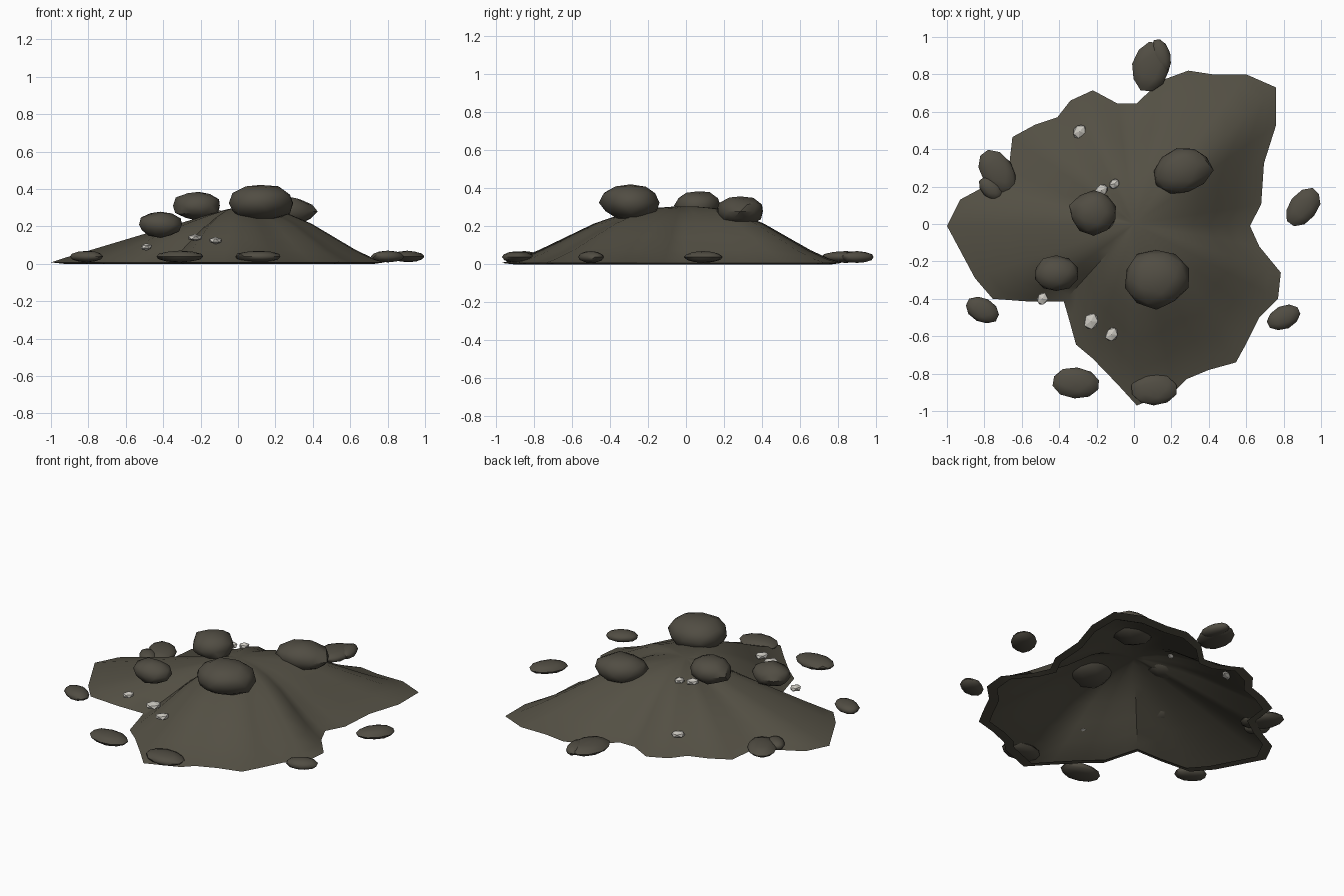
import bpy, bmesh, math, random
from mathutils import Vector, Matrix

if "Cube" in bpy.data.objects:
    bpy.data.objects.remove(bpy.data.objects["Cube"])

random.seed(4)


def material(name, rgb):
    m = bpy.data.materials.new(name)
    m.diffuse_color = (*rgb, 1)
    m.use_nodes = True
    m.node_tree.nodes["Principled BSDF"].inputs["Base Color"].default_value = m.diffuse_color
    return m


EARTH = material("dark earth", (0.088, 0.080, 0.058))
STONE = material("dark stone", (0.082, 0.074, 0.056))
CHIP = material("pale mineral", (0.60, 0.58, 0.53))


def finish(bm, name, mat, smooth=True):
    bmesh.ops.recalc_face_normals(bm, faces=bm.faces)
    mesh = bpy.data.meshes.new(name)
    bm.to_mesh(mesh)
    bm.free()
    mesh.materials.append(mat)
    for p in mesh.polygons:
        p.use_smooth = smooth
    ob = bpy.data.objects.new(name, mesh)
    bpy.context.collection.objects.link(ob)
    if smooth:
        bpy.ops.object.select_all(action='DESELECT')
        ob.select_set(True)
        bpy.context.view_layer.objects.active = ob
        bpy.ops.object.shade_smooth_by_angle(angle=math.radians(40))
    return ob


# Mound: irregular outline lofted inward to a rounded summit, open below
OUTLINE = [(-1, -.01), (-.93, .13), (-.8, .2), (-.67, .29), (-.65, .465), (-.53, .53),
           (-.41, .57), (-.34, .66), (-.22, .715), (-.09, .645), (.015, .645), (.14, .765),
           (.29, .82), (.42, .8), (.6, .8), (.76, .73), (.76, .53), (.695, .325),
           (.68, .105), (.62, -.01), (.67, -.12), (.785, -.26), (.77, -.4), (.67, -.5),
           (.6, -.64), (.545, -.74), (.4, -.78), (.28, -.83), (.22, -.89), (.015, -.97),
           (-.085, -.86), (-.22, -.72), (-.31, -.645), (-.35, -.5), (-.375, -.415),
           (-.555, -.415), (-.755, -.4), (-.85, -.29)]
RINGS = [(.93, 0), (1, .008), (.92, .03), (.8, .075), (.65, .145),
         (.5, .215), (.35, .265), (.2, .295), (.08, .304)]

bm = bmesh.new()
rows = []
for i, (s, z) in enumerate(RINGS):
    row = []
    for x, y in OUTLINE:
        # the long left flank is straighter than the others
        w = max(0, -x / math.hypot(x, y)) ** 2 if i > 1 else 0
        row.append(bm.verts.new((x * s, y * s, z * (1 - w) + w * (.01 + .3 * (1 - s)))))
    rows.append(row)
n = len(OUTLINE)
for a, b in zip(rows, rows[1:]):
    for i in range(n):
        j = (i + 1) % n
        bm.faces.new((a[i], a[j], b[j], b[i]))
top = bm.verts.new((0, 0, .305))
for i in range(n):
    bm.faces.new((rows[-1][i], rows[-1][(i + 1) % n], top))
finish(bm, "mound", EARTH)


# Irregular rounded lump used for boulders, pebbles and chips
def lump(name, loc, size, turn, mat, rough, detail=2, smooth=True):
    bm = bmesh.new()
    bmesh.ops.create_icosphere(bm, subdivisions=detail, radius=1)
    for v in bm.verts:
        v.co *= 1 + random.uniform(-rough, rough)
    rot = Matrix.Rotation(math.radians(turn), 4, 'Z')
    for v in bm.verts:
        v.co = rot @ Vector(c * k for c, k in zip(v.co, size)) + Vector(loc)
    return finish(bm, name, mat, smooth)


# Boulders on the summit
for loc, size, turn in [((.12, -.29, .325), (.175, .16, .1), 0),
                        ((.26, .285, .28), (.16, .125, .08), 15),
                        ((-.215, .06, .31), (.13, .12, .08), 0),
                        ((-.415, -.265, .21), (.115, .095, .068), 0)]:
    lump("boulder", loc, size, turn, STONE, .07)

# Flat pebbles around the foot
for x, y, a, b, turn in [(.105, -.885, .125, .085, 0), (-.31, -.85, .13, .083, -5),
                         (-.81, -.46, .095, .065, -28), (.8, -.5, .095, .062, 25),
                         (.905, .09, .115, .075, 52), (-.73, .28, .13, .085, -55),
                         (-.765, .19, .075, .05, -45), (.09, .84, .137, .1, 80),
                         (.145, .9, .092, .05, 105)]:
    lump("pebble", (x, y, .039), (a, b, .031), turn, STONE, .03)

# Pale mineral chips
for x, y, z, r in [(-.29, .495, .085, .045), (-.175, .18, .268, .04), (-.105, .215, .27, .034),
                   (-.49, -.4, .09, .038), (-.23, -.52, .14, .052), (-.12, -.59, .125, .043),
                   (.18, .195, .265, .03)]:
    lump("mineral_chip", (x, y, z), (r, r * .8, .02), random.uniform(0, 90), CHIP, .08, 1, False)
